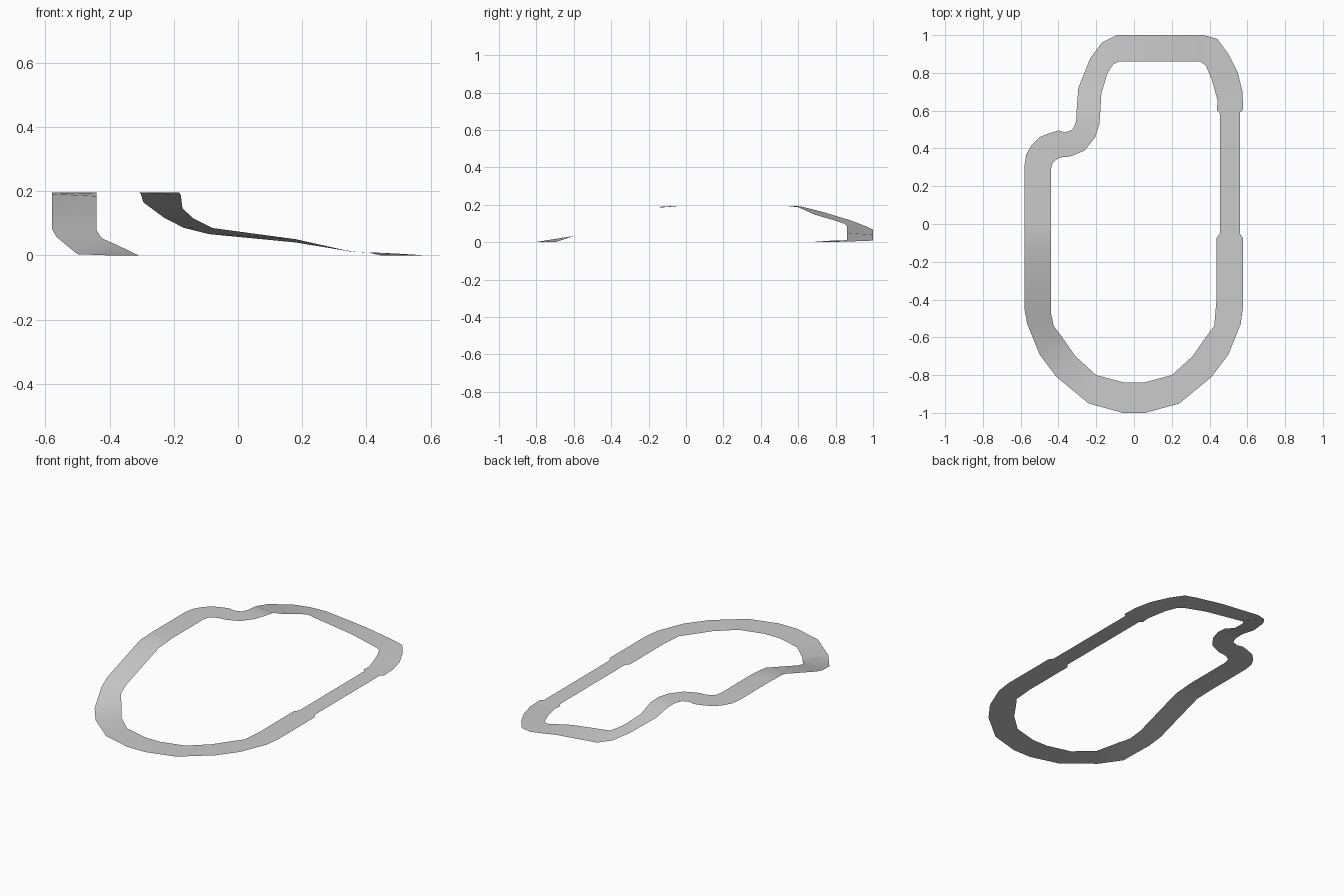
import bpy
import bmesh

cube = bpy.data.objects.get("Cube")
if cube:
    bpy.data.objects.remove(cube, do_unlink=True)


def make_material(name, colour):
    material = bpy.data.materials.new(name)
    material.use_nodes = True
    material.diffuse_color = colour
    shader = material.node_tree.nodes["Principled BSDF"]
    shader.inputs["Base Color"].default_value = colour
    return material


def ramp_height(y):
    """Height of the climbing side: flat, straight ramp, then plateau."""
    return min(max((y + 0.7) * 0.335, 0.0), 0.195)


def climbing(rows):
    """Stations whose two edges follow the ramp."""
    return [((ox, oy, ramp_height(oy)), (ix, iy, ramp_height(iy)))
            for ox, oy, ix, iy in rows]


def descending(rows):
    """Stations with an outer edge height and an inner edge height."""
    return [((ox, oy, oz), (ix, iy, iz))
            for ox, oy, ix, iy, oz, iz in rows]


def level(rows):
    """Stations lying on the ground."""
    return [((ox, oy, 0.0), (ix, iy, 0.0)) for ox, oy, ix, iy in rows]


def build_ribbon(name, stations, material):
    """Closed strip of quads between the outer and inner edges."""
    bm = bmesh.new()
    rails = [(bm.verts.new(outer), bm.verts.new(inner))
             for outer, inner in stations]
    for (o0, i0), (o1, i1) in zip(rails, rails[1:] + rails[:1]):
        bm.faces.new((o0, i0, i1, o1)).smooth = True
    mesh = bpy.data.meshes.new(name)
    bm.to_mesh(mesh)
    bm.free()
    mesh.materials.append(material)
    ribbon = bpy.data.objects.new(name, mesh)
    bpy.context.collection.objects.link(ribbon)
    return ribbon


# Half of the wide front bend, from the middle outwards (outer xy, inner xy)
front_bend = [
    (-.06, -1, -.05, -.84), (-.24, -.95, -.2, -.8),
    (-.41, -.81, -.31, -.7), (-.5, -.69, -.38, -.6),
    (-.565, -.53, -.425, -.54),
]
front_bend_mirrored = [(-ox, oy, -ix, iy) for ox, oy, ix, iy in reversed(front_bend)]

# Ramp and plateau on the right-hand side
right_straight = [(-.58, y, -.44, y - .02) for y in (-.45, -.13, 0, .31)]

# Double bend on the plateau
s_bend = [
    (-.57, .37, -.43, .325), (-.54, .42, -.405, .345),
    (-.5, .46, -.375, .355), (-.45, .48, -.355, .355),
    (-.4, .495, -.33, .36), (-.365, .485, -.26, .39),
    (-.325, .5, -.205, .46), (-.307, .54, -.183, .53),
]

# Banked descent round the back (outer xy, inner xy, both heights)
back_bend = [
    (-.303, .61, -.178, .6, .192, .187),
    (-.295, .72, -.173, .69, .165, .147),
    (-.23, .88, -.14, .8, .117, .115),
    (-.17, .96, -.11, .845, .086, .1),
    (-.09, 1, -.08, .86, .066, .085),
    (.18, 1, .18, .86, .04, .05),
    (.37, 1, .35, .86, .01, .012),
    (.44, .98, .38, .84, .008, .01),
    (.5, .9, .41, .77, .005, .008),
    (.55, .8, .43, .7, .002, .003),
    (.574, .7, .443, .65, 0, 0),
]

# Straight with the narrowed stretch on the left-hand side
left_straight = [
    (.578, .605, .438, .605), (.56, .59, .455, .585),
    (.56, -.05, .455, -.05), (.578, -.075, .436, -.075),
    (.578, -.43, .436, -.41),
]

stations = (climbing(front_bend + right_straight + s_bend)
            + descending(back_bend)
            + level(left_straight + front_bend_mirrored))
build_ribbon("track_surface", stations,
             make_material("light_grey_asphalt", (0.6, 0.6, 0.6, 1.0)))
